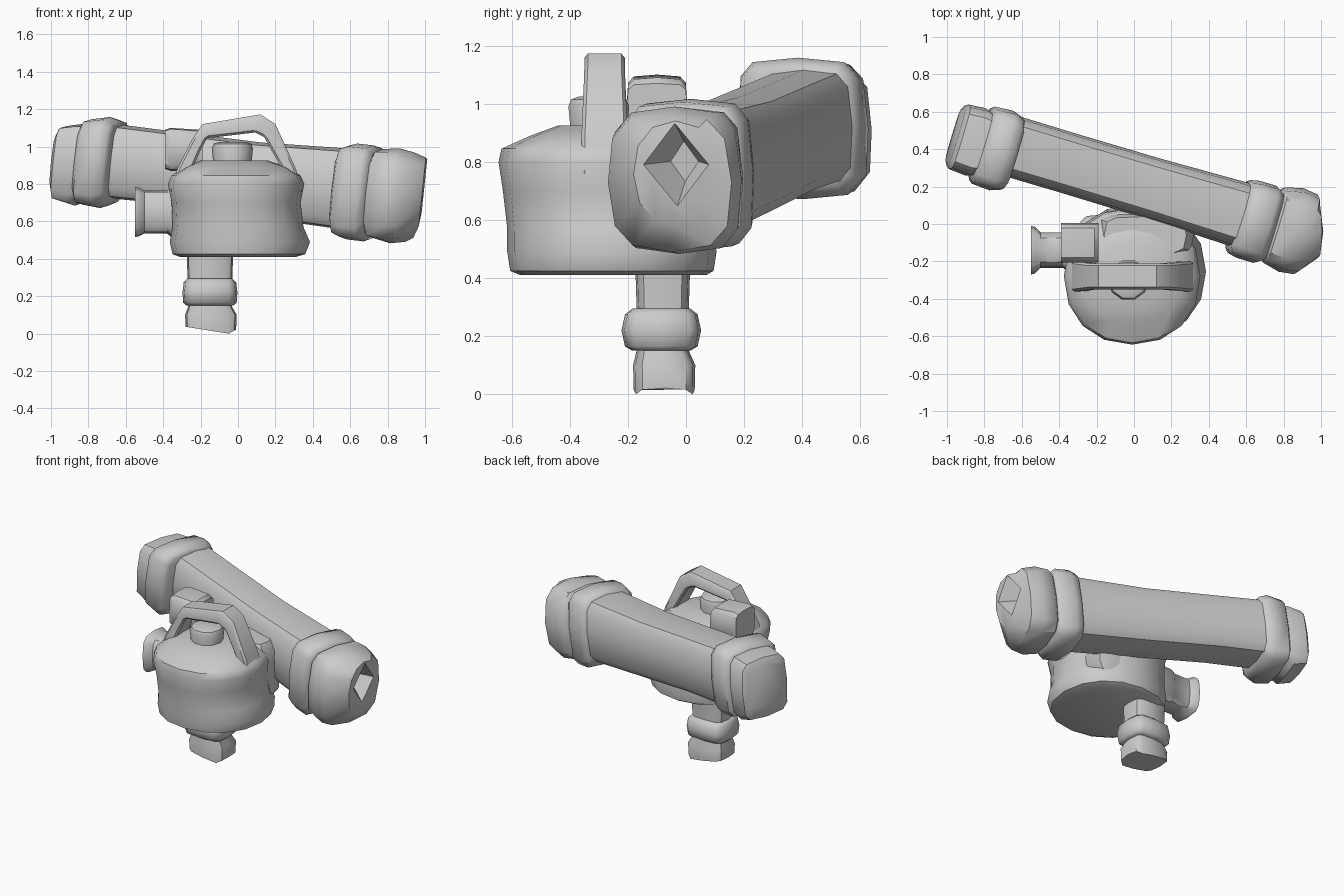
import bpy, bmesh, math
from mathutils import Vector

if "Cube" in bpy.data.objects:
    bpy.data.objects.remove(bpy.data.objects["Cube"])

grey = bpy.data.materials.new("plain_grey")
grey.diffuse_color = (0.6, 0.6, 0.6, 1)
grey.use_nodes = True
grey.node_tree.nodes["Principled BSDF"].inputs["Base Color"].default_value = grey.diffuse_color


def finish(name, bm, angle=40):
    bmesh.ops.recalc_face_normals(bm, faces=bm.faces)
    me = bpy.data.meshes.new(name)
    bm.to_mesh(me)
    bm.free()
    me.materials.append(grey)
    ob = bpy.data.objects.new(name, me)
    bpy.context.collection.objects.link(ob)
    bpy.ops.object.select_all(action='DESELECT')
    ob.select_set(True)
    bpy.context.view_layer.objects.active = ob
    bpy.ops.object.shade_smooth_by_angle(angle=math.radians(angle))
    return ob


def power(v, p):
    return math.copysign(abs(v) ** (2 / p), v)


def loft(name, rings, e1, e2, n=12, angle=40):
    """Skin rings of (centre, half width, half height, squareness)."""
    bm = bmesh.new()
    loops = []
    for c, a, b, p in rings:
        # the muzzle face looks straight along x
        s = -Y if e1 == side and c[0] > .95 else e1
        loops.append([bm.verts.new(Vector(c)
                      + s * a * power(math.cos(2 * math.pi * i / n), p)
                      + e2 * b * power(math.sin(2 * math.pi * i / n), p)) for i in range(n)])
    for lo, hi in zip(loops, loops[1:]):
        for i in range(n):
            j = (i + 1) % n
            bm.faces.new((lo[i], lo[j], hi[j], hi[i]))
    bm.faces.new(loops[0])
    bm.faces.new(loops[-1])
    return finish(name, bm, angle)


X, Y, Z = Vector((1, 0, 0)), Vector((0, 1, 0)), Vector((0, 0, 1))

# Launcher tube with collars and end caps, all on one sloping axis
axis = Vector((1, -0.30, -0.115)).normalized()
side = axis.cross(Z).normalized()
up = side.cross(axis)


def on_axis(name, prof, dy=0.0, angle=40):
    loft(name, [((x, 0.22 - 0.3 * x + dy, 0.845 - 0.115 * x + dz), a, b, p)
                for x, a, b, p, dz in prof], side, up, 12, angle)


on_axis("barrel", [(-0.75, .165, .20, 4, 0), (-0.35, .163, .195, 4, .0),
                   (0.1, .165, .20, 4, -.01), (0.65, .178, .22, 4, -.005)])
on_axis("rear_collar", [(-0.825, .18, .19, 4.5, -.02), (-0.805, .215, .23, 4.5, -.02),
                        (-0.71, .222, .245, 4.5, -.012), (-0.66, .205, .225, 4.5, -.005),
                        (-0.645, .17, .20, 4.5, 0)], -.04, 55)
on_axis("front_collar", [(0.55, .17, .20, 4.5, -.01), (0.565, .205, .24, 4.5, -.015),
                         (0.61, .215, .258, 4.5, -.015), (0.70, .215, .258, 4.5, -.015),
                         (0.735, .19, .225, 4.5, -.01)], -.012, 55)
on_axis("rear_cap", [(-0.957, .15, .155, 4, -.035), (-0.938, .18, .20, 4.5, -.042),
                     (-0.85, .188, .22, 4.5, -.04), (-0.78, .17, .20, 4.5, -.015)], -.035)
# The muzzle ends in a diamond-shaped recess
on_axis("muzzle_cap", [(0.72, .17, .19, 4, -.01), (0.75, .21, .24, 4, -.01),
                       (0.84, .233, .255, 3.4, -.012), (0.92, .222, .24, 3, -.01),
                       (0.985, .15, .185, 2.2, .025), (0.997, .112, .143, 1.0, .06),
                       (0.90, .05, .07, 1.0, .06)], .0)
# The recess and its rim sit slightly behind the axis
for v in bpy.data.objects["muzzle_cap"].data.vertices:
    if v.index >= 48:
        v.co.y += .045

# Round tank with shoulder and domed lid
loft("tank", [((x, y, z), a, b, 2.15) for x, y, z, a, b in [
    (0.0, -.25, .41, .31, .32), (0.005, -.255, .425, .355, .35), (0.01, -.255, .49, .375, .36),
    (0.0, -.26, .57, .35, .355), (-.01, -.27, .70, .345, .36), (-.01, -.28, .80, .365, .365),
    (-.01, -.28, .845, .345, .355), (-.01, -.27, .89, .28, .265), (-.02, -.27, .925, .18, .17)]],
     X, Y, 16, 45)
loft("tank_cap", [((-.03, -.30, z), r, r, 2) for z, r in
                  [(.89, .10), (.99, .11), (1.015, .10), (1.025, .07)]], X, Y, 10)

# Saddle joining tank and barrel
loft("saddle", [((.06, -.06, z), a, b, 4) for z, a, b in
                [(.48, .20, .10), (.55, .26, .12), (.84, .26, .12), (.90, .22, .10)]], X, Y)

# Carrying handle: a strap swept over an arch
outer = [(-.36, .76), (-.325, .88), (-.25, 1.03), (-.19, 1.12), (.12, 1.172), (.20, 1.12), (.31, .88), (.34, .76)]
inner = [(-.27, .76), (-.245, .88), (-.20, .98), (-.165, 1.045), (.09, 1.075), (.14, 1.05), (.235, .88), (.26, .76)]
bm = bmesh.new()
loops = []
for (ox, oz), (ix, iz) in zip(outer, inner):
    yf, yb = (-.35, -.21) if oz > 1 else (-.36, -.20)
    loops.append([bm.verts.new(v) for v in
                  ((ox, yf, oz), (ox, yb, oz), (ix, yb, iz), (ix, yf, iz))])
for lo, hi in zip(loops, loops[1:]):
    for i in range(4):
        j = (i + 1) % 4
        bm.faces.new((lo[i], lo[j], hi[j], hi[i]))
bm.faces.new(loops[0])
bm.faces.new(loops[-1])
bmesh.ops.bevel(bm, geom=[e for e in bm.edges if abs(e.verts[0].co.y - e.verts[1].co.y) < .02],
                offset=.012, segments=1, affect='EDGES')
finish("carry_handle", bm)

# Sight block beside the barrel, and flared side nozzle
loft("sight_block", [((x, -.10, z), .105, h, 5) for x, z, h in
                     [(-.39, .985, .105), (-.36, .985, .115), (-.21, .98, .11), (-.19, .98, .09)]], Y, Z)
loft("side_nozzle", [((x, -.14, .65), a, b, 3.5) for x, a, b in
                     [(-.46, .05, .05), (-.55, .10, .10), (-.552, .13, .135), (-.53, .125, .13),
                      (-.50, .095, .115), (-.38, .095, .115), (-.36, .11, .13), (-.20, .11, .13)]], Y, Z)

# Grip under the tank with a raised band
loft("grip", [((x, y, z), a, b, 4) for x, y, z, a, b in [
    (-.15, -.08, .46, .125, .095), (-.15, -.08, .30, .12, .09), (-.15, -.08, .15, .115, .09),
    (-.145, -.075, .10, .138, .107), (-.145, -.075, .035, .135, .105)]], X, Y, 12)
loft("grip_band", [((-.15, -.085, z), a, b, 4) for z, a, b in
                   [(.15, .125, .10), (.165, .143, .125), (.22, .147, .137), (.275, .14, .125),
                    (.295, .12, .10)]], X, Y, 12, 55)
# The foot of the grip is cut at a slant
for v in bpy.data.objects["grip"].data.vertices:
    if v.co.z < .06:
        v.co.z += -.015 - .16 * (v.co.x + .145) + .7 * max(0, v.co.x + .05)
low = min(v.co.z for v in bpy.data.objects["grip"].data.vertices)
for v in bpy.data.objects["grip"].data.vertices:
    if v.co.z < .08:
        v.co.z -= low
